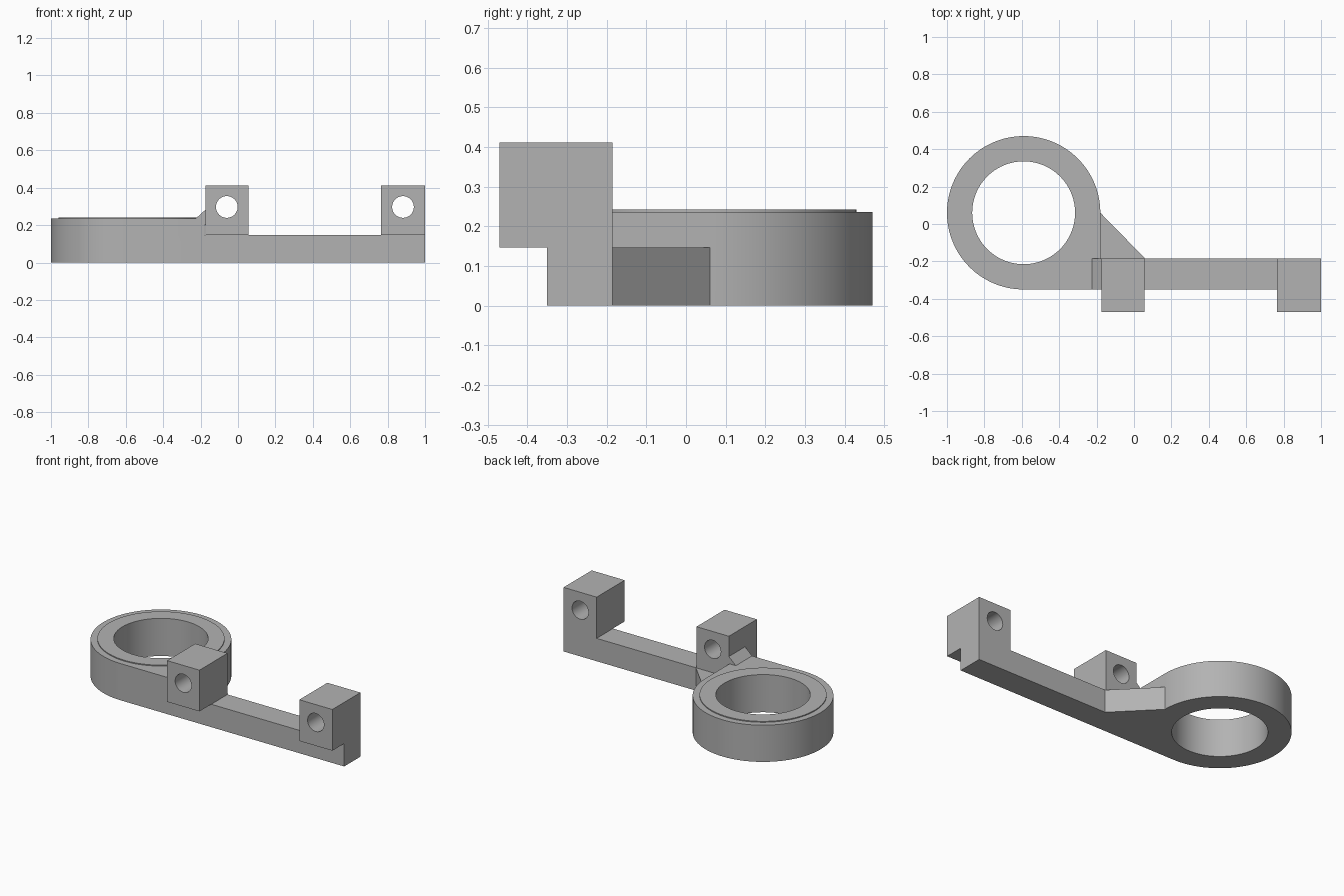
import bpy, bmesh
from math import cos, sin, radians, tau

cube = bpy.data.objects.get("Cube")
if cube:
    bpy.data.objects.remove(cube, do_unlink=True)

grey = bpy.data.materials.new("plain grey")
grey.use_nodes = True
colour = (0.45, 0.45, 0.45, 1)
grey.diffuse_color = colour
grey.node_tree.nodes["Principled BSDF"].inputs["Base Color"].default_value = colour

# Main dimensions
CX, CY, R = -0.59, 0.06, 0.41
BORE, RIM = 0.275, 0.37
FRONT, BACK, LUG_FRONT = -0.35, -0.185, -0.47
ARM_TOP, RING_TOP, RIM_TOP, LUG_TOP = 0.147, 0.236, 0.242, 0.412
WEB = CX + R


def prism(name, outline, axis, lo, hi):
    """Extrude an outline along z (points are x, y) or y (points are x, z)."""
    bm = bmesh.new()
    place = (lambda a, b, h: (a, b, h)) if axis == "z" else (lambda a, b, h: (a, h, b))
    base = bm.faces.new([bm.verts.new(place(a, b, lo)) for a, b in outline])
    top = bmesh.ops.extrude_face_region(bm, geom=[base])["geom"]
    shift = (0, 0, hi - lo) if axis == "z" else (0, hi - lo, 0)
    bmesh.ops.translate(bm, verts=[v for v in top if isinstance(v, bmesh.types.BMVert)], vec=shift)
    bmesh.ops.recalc_face_normals(bm, faces=bm.faces)
    mesh = bpy.data.meshes.new(name)
    bm.to_mesh(mesh)
    bm.free()
    mesh.materials.append(grey)
    obj = bpy.data.objects.new(name, mesh)
    bpy.context.collection.objects.link(obj)
    return obj


def circle(cx, cy, r, n):
    return [(cx + r * cos(tau * i / n), cy + r * sin(tau * i / n)) for i in range(n)]


def rect(x0, x1, z0, z1):
    return [(x0, z0), (x1, z0), (x1, z1), (x0, z1)]


def combine(target, tool, operation):
    """Apply one boolean step and discard the tool."""
    mod = target.modifiers.new("join", "BOOLEAN")
    mod.operation, mod.solver, mod.object = operation, "EXACT", tool
    bpy.context.view_layer.update()
    result = bpy.data.meshes.new_from_object(
        target.evaluated_get(bpy.context.evaluated_depsgraph_get()))
    target.modifiers.clear()
    target.data = result
    bpy.data.objects.remove(tool, do_unlink=True)


# Ring body: three quarters of a circle closed by a square corner web
arc = [(CX + R * cos(radians(a)), CY + R * sin(radians(a))) for a in range(0, 271, 3)]
bracket = prism("ring_bracket", arc + [(WEB, FRONT)], "z", 0, RING_TOP)

# Raised rim on the ring
combine(bracket, prism("rim", circle(CX, CY, RIM, 120), "z", 0.1, RIM_TOP), "UNION")

# Long arm with the low diagonal gusset behind it
arm = [(WEB - 0.02, FRONT), (1, FRONT), (1, BACK), (0.06, BACK), (WEB, CY), (WEB - 0.02, CY)]
combine(bracket, prism("arm", arm, "z", 0, ARM_TOP), "UNION")

# Two drilled lugs overhanging the front
for x0, x1 in ((-0.175, 0.055), (0.765, 1)):
    combine(bracket, prism("lug", rect(x0, x1, ARM_TOP, LUG_TOP), "y", LUG_FRONT, BACK), "UNION")

# Sloped fillet between ring top and inner lug
slope = [(-0.225, RING_TOP), (-0.225, 0.2), (-0.17, 0.2), (-0.17, 0.286)]
combine(bracket, prism("fillet", slope, "y", FRONT, BACK), "UNION")

# Bore and pin holes
combine(bracket, prism("bore", circle(CX, CY, BORE, 96), "z", -0.1, 0.5), "DIFFERENCE")
for x in (-0.06, 0.882):
    combine(bracket, prism("pin_hole", circle(x, 0.297, 0.058, 48), "y", -0.6, 0), "DIFFERENCE")

# Smooth the round walls, keep edges sharp
bpy.ops.object.select_all(action="DESELECT")
bracket.select_set(True)
bpy.context.view_layer.objects.active = bracket
bpy.ops.object.shade_smooth_by_angle(angle=radians(30))
